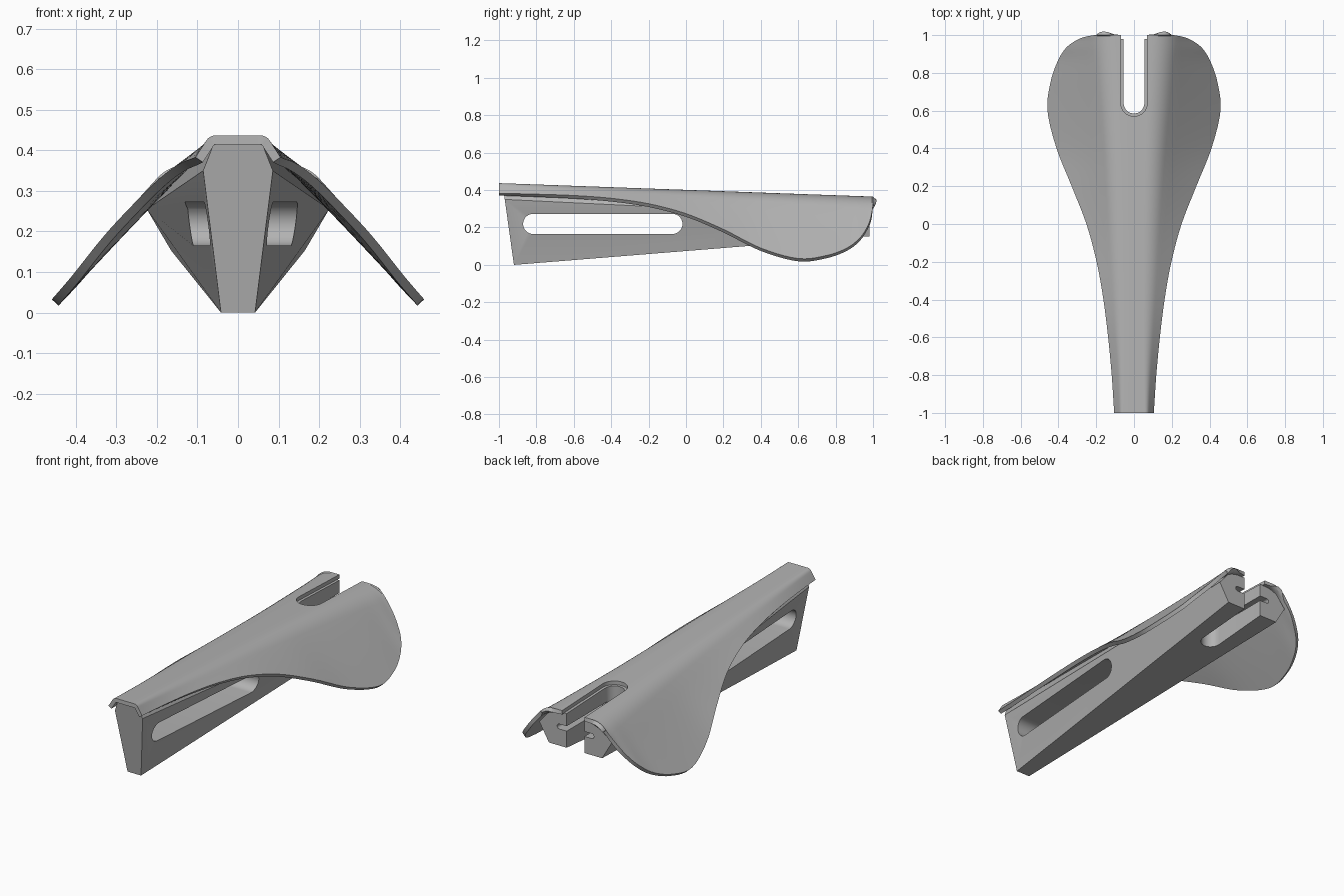
import bpy, bmesh, math
from mathutils import Vector

cube = bpy.data.objects.get("Cube")
if cube:
    bpy.data.objects.remove(cube)

grey = bpy.data.materials.new("grey")
grey.use_nodes = True
grey.diffuse_color = (0.45, 0.45, 0.45, 1)
grey.node_tree.nodes["Principled BSDF"].inputs["Base Color"].default_value = (0.45, 0.45, 0.45, 1)


def make(name, verts, faces, fix=True):
    mesh = bpy.data.meshes.new(name)
    mesh.from_pydata(verts, [], faces)
    if fix:
        bm = bmesh.new()
        bm.from_mesh(mesh)
        bmesh.ops.recalc_face_normals(bm, faces=bm.faces)
        bm.to_mesh(mesh)
        bm.free()
    mesh.materials.append(grey)
    ob = bpy.data.objects.new(name, mesh)
    bpy.context.collection.objects.link(ob)
    return ob


def loft(name, rings):
    """Closed solid through rings of equal length."""
    n = len(rings[0])
    verts = [v for ring in rings for v in ring]
    faces = [tuple(range(n)), tuple(range(len(verts) - n, len(verts)))]
    for k in range(len(rings) - 1):
        for i in range(n):
            j = (i + 1) % n
            faces.append((k * n + i, k * n + j, (k + 1) * n + j, (k + 1) * n + i))
    return make(name, verts, faces)


def stadium(a, b, r, steps=16):
    """Outline of a slot with round ends centred at a and b."""
    pts = []
    for centre, start in ((b, -math.pi / 2), (a, math.pi / 2)):
        for k in range(steps + 1):
            t = start + math.pi * k / steps
            pts.append((centre + r * math.cos(t), r * math.sin(t)))
    return pts


def cut(ob, cutter):
    cutter.hide_render = True
    mod = ob.modifiers.new("cut", "BOOLEAN")
    mod.operation = "DIFFERENCE"
    mod.solver = "EXACT"
    mod.object = cutter


def bake(ob, cutters):
    """Apply modifiers, drop the cutters and shade."""
    deps = bpy.context.evaluated_depsgraph_get()
    mesh = bpy.data.meshes.new_from_object(ob.evaluated_get(deps))
    ob.modifiers.clear()
    ob.data = mesh
    for c in cutters:
        bpy.data.objects.remove(c)
    bpy.ops.object.select_all(action="DESELECT")
    ob.select_set(True)
    bpy.context.view_layer.objects.active = ob
    bpy.ops.object.shade_smooth_by_angle(angle=math.radians(30))


def notch_cutter(r):
    outline = stadium(0.64, 1.5, r)
    return loft("notch_cutter", [[(x, y, z) for y, x in outline] for z in (-0.1, 0.6)])


# Shell edge: y, half width, height
EDGE = [Vector(p) for p in (
    (-1, .105, .383), (-.8, .118, .378), (-.6, .137, .371), (-.4, .162, .356),
    (-.2, .198, .327), (0, .252, .274), (.2, .33, .19), (.4, .41, .09),
    (.6, .458, .034), (.75, .442, .05), (.86, .405, .09), (.93, .362, .145),
    (.97, .31, .205), (.99, .262, .262), (1, .21, .32))]


def spline(pts, steps):
    out = []
    for i in range(len(pts) - 1):
        p0, p1, p2, p3 = (pts[min(max(i + k, 0), len(pts) - 1)] for k in (-1, 0, 1, 2))
        m1 = (p2 - p0) / 2
        m2 = (p3 - p1) / 2
        for s in range(steps):
            t = s / steps
            out.append(p1 * (2*t**3 - 3*t**2 + 1) + m1 * (t**3 - 2*t**2 + t)
                       + p2 * (3*t**2 - 2*t**3) + m2 * (t**3 - t**2))
    return out + [pts[-1]]


def half_section(e):
    """Flat ridge, rounded shoulder, then a straight flank to the edge."""
    y, w, z = e
    top = 0.437 - 0.036 * (y + 1)
    corner = Vector((0.1 + 0.05 * y + 0.02 * y * y, top))
    edge = Vector((w, z))
    flank = edge - corner
    r = min(0.05 + 0.035 * y, 0.8 * flank.length)
    a = corner - Vector((r, 0))
    b = corner + flank.normalized() * r
    pts = [Vector((a.x * k / 2, top)) for k in range(2)]
    pts += [a.lerp(corner, k / 8).lerp(corner.lerp(b, k / 8), k / 8) for k in range(9)]
    pts += [b.lerp(edge, k / 5) for k in range(1, 6)]
    return [(p.x, y, p.y) for p in pts]


# Flared shell
verts, faces = [], []
for e in spline(EDGE, 5):
    half = half_section(e)
    row = [(-x, y, z) for x, y, z in reversed(half[1:])] + half
    n = len(row)
    verts += row
for i in range(len(verts) // n - 1):
    for j in range(n - 1):
        k = i * n + j
        faces.append((k, k + 1, k + n + 1, k + n))
shell = make("shell", verts, faces, fix=False)
solid = shell.modifiers.new("thickness", "SOLIDIFY")
solid.thickness = 0.022
solid.offset = -1
shell_notch = notch_cutter(0.07)
cut(shell, shell_notch)
bake(shell, [shell_notch])


# Core under the shell, slanted at the front and widening to the rear
def ring(half, y_of):
    pts = half + [(-x, z) for x, z in reversed(half)]
    return [(x, y_of(z), z) for x, z in pts]


front = ring([(.042, 0), (.086, .35), (.06, .416)], lambda z: -0.92 - 0.14 * z)
rear = ring([(.165, .153), (.225, .255), (.15, .345)], lambda z: 0.98)
core = loft("core", [front, rear])

core_notch = notch_cutter(0.055)
side_slot = loft("side_slot_cutter", [
    [(x, y, 0.219 + z) for y, z in stadium(-0.817, -0.073, 0.054)] for x in (-0.5, 0.5)])
rear_slit = loft("rear_slit_cutter", [
    [(x, y, 0.26 + z) for x, z in stadium(-0.1, 0.1, 0.014)] for y in (0.62, 1.2)])
cutters = [core_notch, side_slot, rear_slit]
for c in cutters:
    cut(core, c)
bake(core, cutters)
